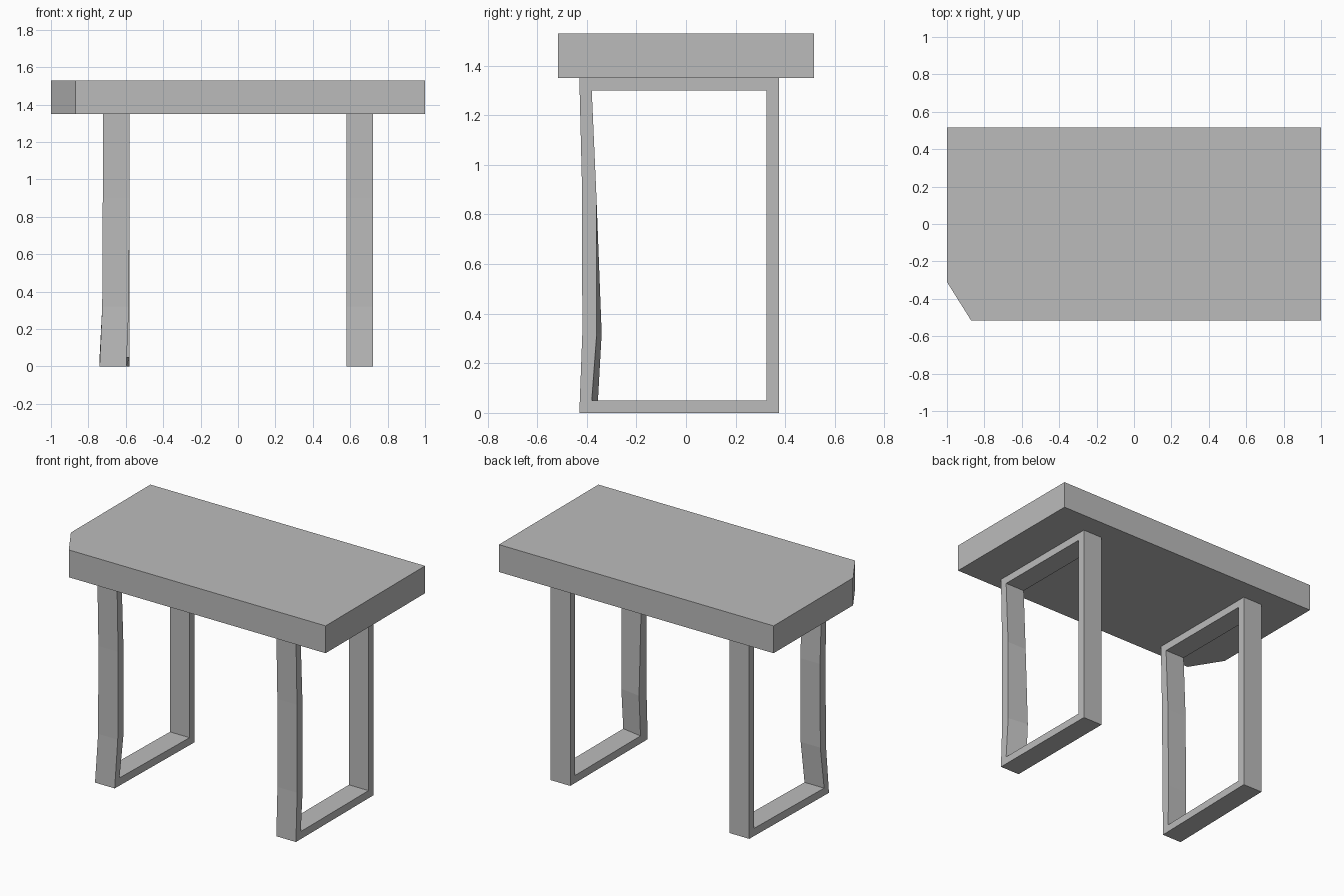
import bpy
import bmesh

cube = bpy.data.objects.get("Cube")
if cube:
    bpy.data.objects.remove(cube, do_unlink=True)

GREY = (0.5, 0.5, 0.5, 1.0)
grey = bpy.data.materials.new("plain grey")
grey.use_nodes = True
grey.diffuse_color = GREY
grey.node_tree.nodes["Principled BSDF"].inputs["Base Color"].default_value = GREY


def finish(name, bm):
    bmesh.ops.recalc_face_normals(bm, faces=bm.faces)
    mesh = bpy.data.meshes.new(name)
    bm.to_mesh(mesh)
    bm.free()
    mesh.materials.append(grey)
    obj = bpy.data.objects.new(name, mesh)
    bpy.context.collection.objects.link(obj)
    return obj


# Table top: a slab with one clipped front corner
def table_top(outline, z0, z1):
    bm = bmesh.new()
    face = bm.faces.new([bm.verts.new((x, y, z0)) for x, y in outline])
    grown = bmesh.ops.extrude_face_region(bm, geom=[face])
    top = [v for v in grown["geom"] if isinstance(v, bmesh.types.BMVert)]
    bmesh.ops.translate(bm, verts=top, vec=(0, 0, z1 - z0))
    finish("table_top", bm)


table_top([(-1, 0.517), (1, 0.517), (1, -0.517), (-0.87, -0.517), (-1, -0.31)], 1.35, 1.53)

# Leg frames: rectangular loops whose front post is slightly bent.
# Each station pairs an outer and an inner (y, z) corner of the loop.
LOOP = [
    ((0.375, 0), (0.325, 0.05)),
    ((0.375, 1.35), (0.325, 1.3)),
    ((-0.43, 1.35), (-0.38, 1.3)),
    ((-0.419, 0.9), (-0.361, 0.87)),
    ((-0.418, 0.32), (-0.36, 0.32)),
    ((-0.43, 0), (-0.38, 0.05)),
]


def leg_frame(name, x0, x1, lean, twist):
    bm = bmesh.new()
    rings = []
    for (outer, inner), dx, dy in zip(LOOP, lean, twist):
        a, b = x0 + dx, x1 + dx
        rings.append([bm.verts.new(p) for p in (
            (a, *outer), (b, *outer), (b, *inner), (a, inner[0] + dy, inner[1]))])
    for ring, following in zip(rings, rings[1:] + rings[:1]):
        for i in range(4):
            j = (i + 1) % 4
            bm.faces.new((ring[i], ring[j], following[j], following[i]))
    finish(name, bm)


leg_frame("right_leg_frame", -0.723, -0.58, (0, 0, 0, 0, -0.003, -0.017), (0,) * 6)
leg_frame("left_leg_frame", 0.58, 0.723, (0,) * 6, (0, 0, 0, 0, 0.02, 0.025))
